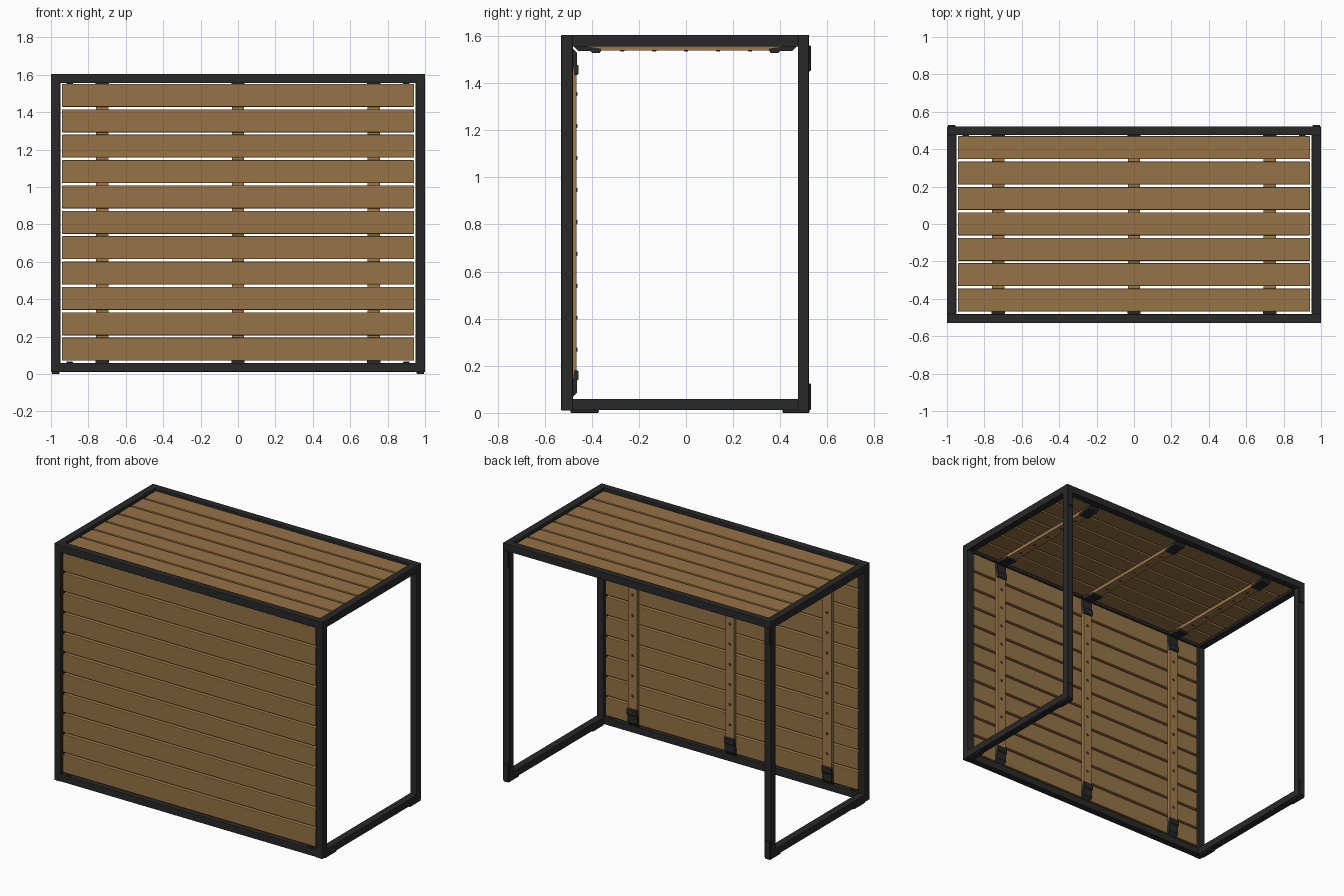
import bpy, bmesh, math
from mathutils import Vector

if "Cube" in bpy.data.objects:
    bpy.data.objects.remove(bpy.data.objects["Cube"])


def mat(name, col):
    m = bpy.data.materials.new(name)
    m.diffuse_color = (*col, 1)
    m.use_nodes = True
    m.node_tree.nodes["Principled BSDF"].inputs["Base Color"].default_value = m.diffuse_color
    return m


WOOD = mat("brown wood", (0.305, 0.17, 0.062))
BATTEN = mat("light brown wood", (0.34, 0.19, 0.07))
METAL = mat("black metal", (0.022, 0.022, 0.023))
SCREW = mat("dark brown screw", (0.10, 0.055, 0.022))


def finish(name, bm, m, bevel=0.0, seg=2):
    bmesh.ops.recalc_face_normals(bm, faces=bm.faces)
    if bevel:
        bmesh.ops.bevel(bm, geom=bm.edges[:], offset=bevel, segments=seg,
                        profile=0.5, affect='EDGES', clamp_overlap=True)
    me = bpy.data.meshes.new(name)
    bm.to_mesh(me)
    bm.free()
    me.materials.append(m)
    ob = bpy.data.objects.new(name, me)
    bpy.context.collection.objects.link(ob)
    return ob


def box(name, x, y, z, m, bevel=0.0):
    bm = bmesh.new()
    bmesh.ops.create_cube(bm, size=1)
    for v in bm.verts:
        for i, (a, b) in enumerate((x, y, z)):
            v.co[i] = a if v.co[i] < 0 else b
    return finish(name, bm, m, bevel)


def prism(name, pts, x0, x1, m):
    """Extrude a (y, z) profile along x."""
    bm = bmesh.new()
    f = bm.faces.new([bm.verts.new((x0, y, z)) for y, z in pts])
    r = bmesh.ops.extrude_face_region(bm, geom=[f])
    vs = [g for g in r["geom"] if isinstance(g, bmesh.types.BMVert)]
    bmesh.ops.translate(bm, verts=vs, vec=(x1 - x0, 0, 0))
    return finish(name, bm, m)


def screw(name, pos, axis, m, r=0.010, h=0.005):
    bm = bmesh.new()
    bmesh.ops.create_cone(bm, cap_ends=True, segments=12, radius1=r, radius2=r * 0.7, depth=h)
    q = Vector((0, 0, 1)).rotation_difference(Vector(axis))
    for v in bm.verts:
        v.co = q @ v.co + Vector(pos)
    return finish(name, bm, m)


# steel frame: posts, side rails, front bottom rail, top rails
for s, side in ((-1, "left"), (1, "right")):
    x = tuple(sorted((s * 0.95, s * 1.0)))
    box(side + "_front_post", x, (-0.53, -0.48), (0.01, 1.605), METAL, 0.003)
    box(side + "_back_post", x, (0.475, 0.522), (0.01, 1.605), METAL, 0.003)
    box(side + "_bottom_rail", x, (-0.482, 0.477), (0.012, 0.06), METAL, 0.003)
    box(side + "_top_rail", x, (-0.482, 0.477), (1.555, 1.605), METAL, 0.003)
    # foot pads under the rails and plates on the back posts
    px = (s * 0.975 - 0.02, s * 0.975 + 0.02)
    for y in ((-0.49, -0.37), (0.41, 0.525)):
        box(side + "_foot_pad", px, y, (0, 0.014), METAL, 0.004)
    for z in ((0.012, 0.125), (1.45, 1.56)):
        box(side + "_back_plate", px, (0.518, 0.53), z, METAL, 0.004)
box("front_bottom_rail", (-0.952, 0.952), (-0.53, -0.482), (0.012, 0.06), METAL, 0.003)
box("front_top_rail", (-0.952, 0.952), (-0.53, -0.482), (1.555, 1.605), METAL, 0.003)
box("back_top_rail", (-0.952, 0.952), (0.475, 0.522), (1.555, 1.605), METAL, 0.003)

# wooden slats
front_z, top_y = [], []
for i in range(11):
    z = 0.071 + i * 0.1357
    box("front_slat", (-0.942, 0.942), (-0.519, -0.486), (z, z + 0.123), WOOD, 0.005)
    front_z.append(z + 0.0615)
for i in range(7):
    y = -0.468 + i * 0.1357
    box("top_slat", (-0.942, 0.942), (y, y + 0.123), (1.56, 1.594), WOOD, 0.005)
    top_y.append(y + 0.0615)

# battens with chamfered ends, screws and clamp brackets at each end
BRACKET = [(0.0, 0.0), (0.027, 0.027), (0.027, 0.078), (0.034, 0.084),
           (0.034, 0.118), (0.025, 0.124), (0.016, 0.124), (0.0, 0.012)]
for x in (-0.725, 0, 0.725):
    prism("front_batten", [(-0.487, 0.068), (-0.465, 0.09), (-0.465, 1.525), (-0.487, 1.547)],
          x - 0.033, x + 0.033, BATTEN)
    prism("top_batten", [(-0.47, 1.561), (-0.448, 1.538), (0.446, 1.538), (0.468, 1.561)],
          x - 0.033, x + 0.033, BATTEN)
    for z in front_z[1:-1]:
        screw("front_screw", (x, -0.464, z), (0, 1, 0), SCREW)
    for y in top_y[1:-1]:
        screw("top_screw", (x, y, 1.537), (0, 0, -1), SCREW)
    a, b = x - 0.036, x + 0.036
    prism("front_lower_bracket", [(-0.49 + d, 0.058 + l) for d, l in BRACKET], a, b, METAL)
    prism("front_upper_bracket", [(-0.49 + d, 1.557 - l) for d, l in BRACKET], a, b, METAL)
    prism("top_front_bracket", [(-0.484 + l, 1.563 - d) for d, l in BRACKET], a, b, METAL)
    prism("top_back_bracket", [(0.477 - l, 1.563 - d) for d, l in BRACKET], a, b, METAL)

# small lugs near the frame corners
for s in (-1, 1):
    x = (s * 0.9 - 0.018, s * 0.9 + 0.018)
    box("lower_lug", x, (-0.52, -0.49), (0.055, 0.066), METAL, 0.003)
    box("upper_lug", x, (-0.52, -0.49), (1.549, 1.56), METAL, 0.003)
    box("back_lug", x, (0.469, 0.48), (1.565, 1.59), METAL, 0.003)
